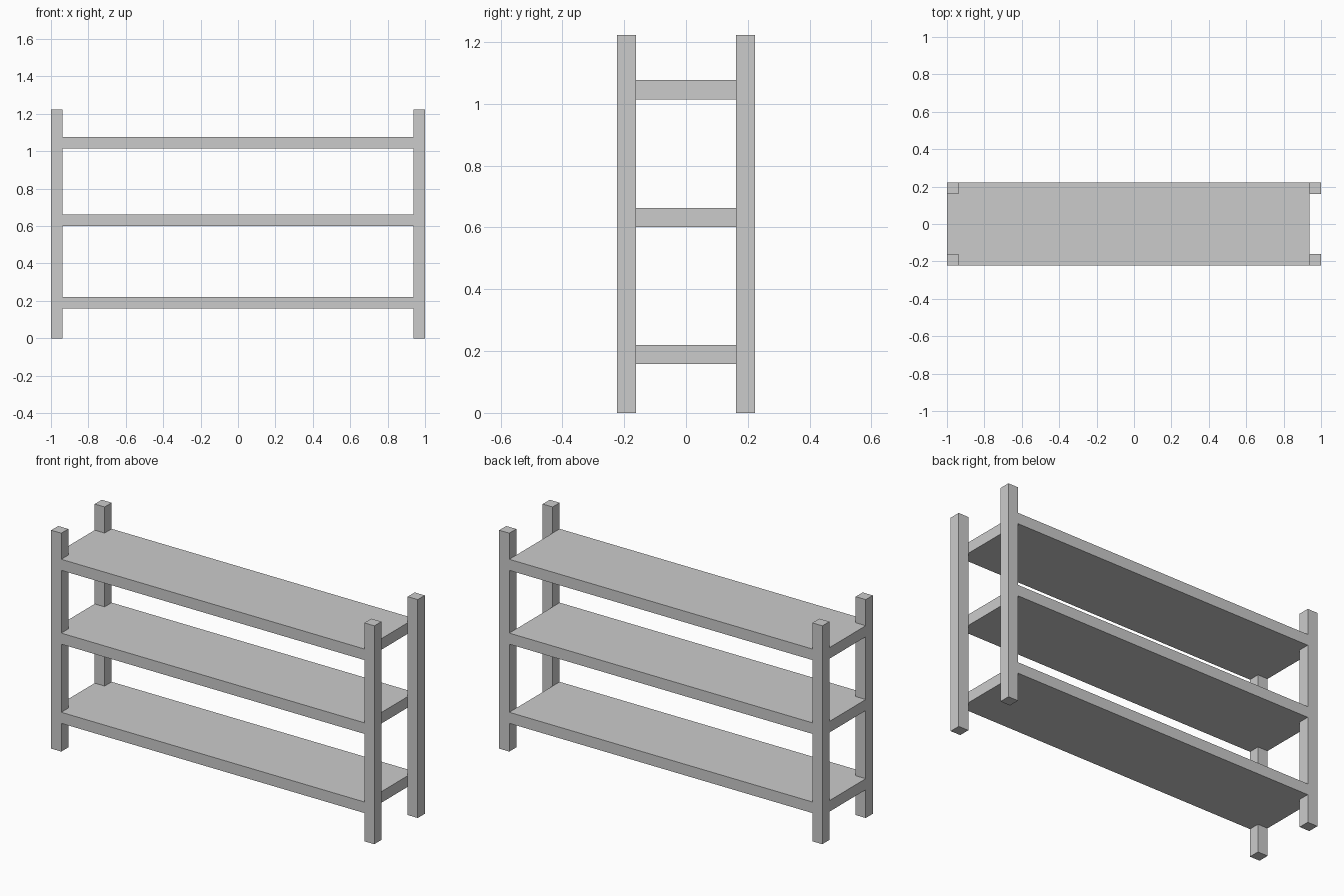
import bpy
import bmesh

if "Cube" in bpy.data.objects:
    bpy.data.objects.remove(bpy.data.objects["Cube"])

HX, HY, HEIGHT = 1.0, 0.223, 1.222   # half length, half depth, post height
POST = 0.062                         # square post width
THICK = 0.062                        # shelf thickness


def prism(name, outline, z0, z1):
    """Extrude a flat outline upwards from z0 to z1."""
    bm = bmesh.new()
    face = bm.faces.new([bm.verts.new((x, y, z0)) for x, y in outline])
    ext = bmesh.ops.extrude_face_region(bm, geom=[face], use_keep_orig=True)
    top = [v for v in ext["geom"] if isinstance(v, bmesh.types.BMVert)]
    bmesh.ops.translate(bm, verts=top, vec=(0, 0, z1 - z0))
    bmesh.ops.recalc_face_normals(bm, faces=bm.faces)
    mesh = bpy.data.meshes.new(name)
    bm.to_mesh(mesh)
    bm.free()
    obj = bpy.data.objects.new(name, mesh)
    bpy.context.collection.objects.link(obj)
    return obj


# Four corner posts
ix, iy = HX - POST, HY - POST
for sx, side in ((-1, "left"), (1, "right")):
    for sy, end in ((-1, "front"), (1, "back")):
        prism(f"{end}_{side}_post",
              [(sx * ix, sy * iy), (sx * HX, sy * iy),
               (sx * HX, sy * HY), (sx * ix, sy * HY)], 0, HEIGHT)

# Shelves: flush tab between the left posts, stopping short at the right posts
shelf = [(-HX, -iy), (-ix, -iy), (-ix, -HY), (ix, -HY),
         (ix, HY), (-ix, HY), (-ix, iy), (-HX, iy)]
for name, z in (("bottom", 0.158), ("middle", 0.601), ("top", 1.014)):
    prism(f"{name}_shelf", shelf, z, z + THICK)
